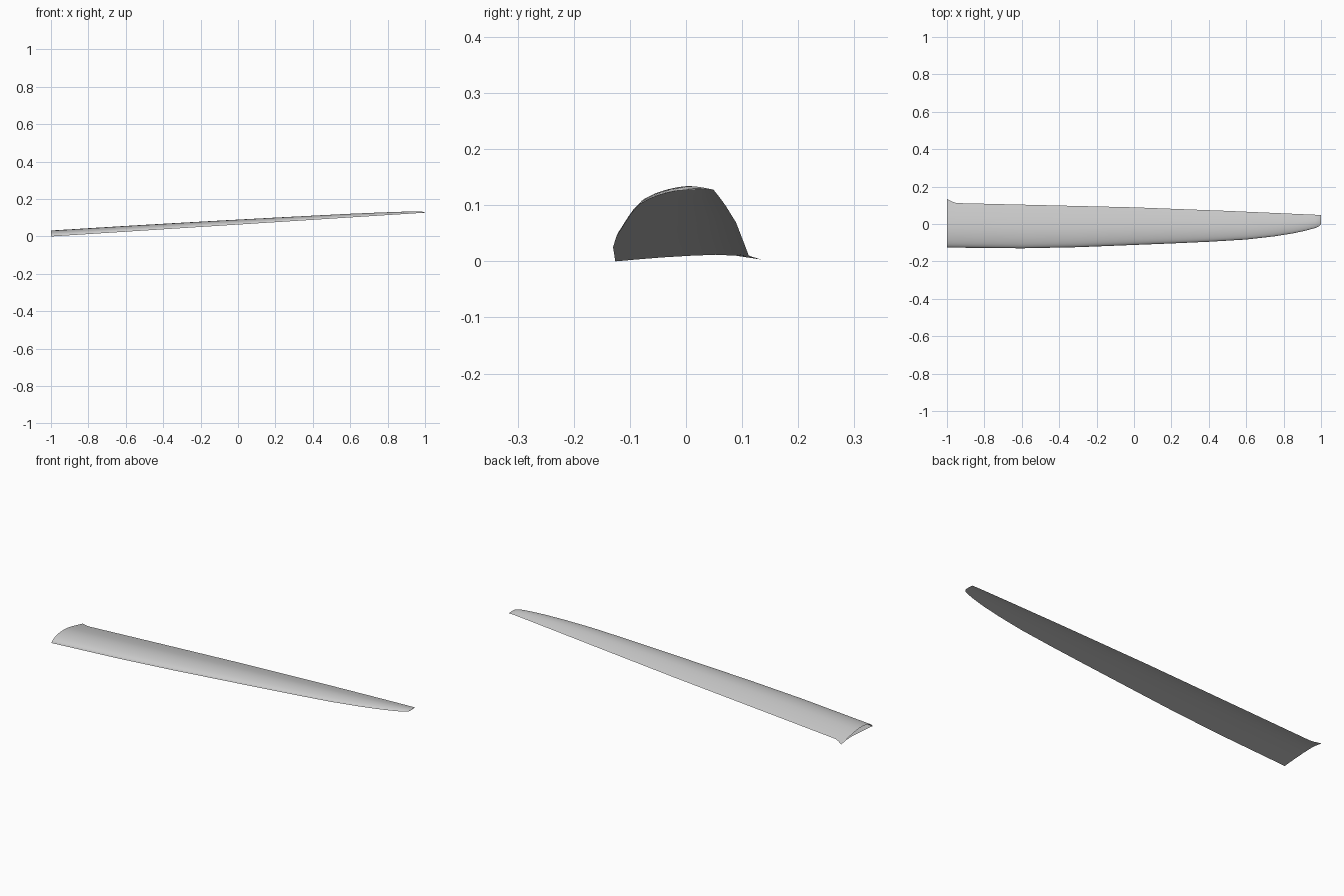
import bpy, bmesh

cube = bpy.data.objects.get("Cube")
if cube:
    bpy.data.objects.remove(cube, do_unlink=True)


def lookup(table, t):
    """Linear interpolation in a list of (t, value) pairs."""
    for (a, va), (b, vb) in zip(table, table[1:]):
        if t <= b:
            return va + (vb - va) * (t - a) / (b - a)
    return table[-1][1]


# Airfoil heights along the chord, as fractions of chord length
UPPER = [(0, 0), (.01, .024), (.03, .045), (.06, .065), (.1, .083), (.16, .102),
         (.25, .121), (.35, .131), (.45, .132), (.55, .124), (.7, .1), (.85, .068), (.95, .044)]
TAIL = (1, .03)
LOWER = [(.9, .042), (.75, .049), (.55, .041), (.35, .029), (.15, .013), (.03, .002)]
PROFILE = UPPER + [TAIL] + LOWER

# Outline seen from above
LEADING = [(-1, -.126), (-.6, -.13), (-.3, -.124), (0, -.112), (.2, -.104), (.4, -.095),
           (.6, -.083), (.75, -.066), (.85, -.05), (.92, -.035), (.97, -.021), (.99, -.012), (1, 0)]
TRAILING = [(-1, .113), (0, .089), (.5, .07), (1, .048)]
FLARE = [(-1, 1), (-.985, .65), (-.97, .3), (-.95, 0), (1, 0)]
THICKNESS = [(-1, 1), (.95, 1), (.98, .9), (1, .4)]
STATIONS = [-1, -.985, -.97, -.95, -.8, -.6, -.45, -.3, -.15, 0, .1, .2, .3, .4, .5, .6,
            .68, .75, .8, .85, .89, .92, .95, .97, .98, .99, 1]

# Wing panel lofted through the stations, open at the root
bm = bmesh.new()
rings = []
for x in STATIONS:
    front, back = lookup(LEADING, x), lookup(TRAILING, x)
    chord, thick, flare = back - front, lookup(THICKNESS, x), lookup(FLARE, x)
    ring = []
    for u, h in PROFILE:
        y = front + u * chord
        z = .0635 * (x + 1) + h * chord * thick
        if u == 1:  # trailing corner flares out at the root
            y += .021 * flare
            z -= .004 * flare
        ring.append(bm.verts.new((x, y, z)))
    rings.append(ring)
for a, b in zip(rings, rings[1:]):
    for i in range(len(a)):
        j = (i + 1) % len(a)
        bm.faces.new((a[i], a[j], b[j], b[i]))
bm.faces.new(rings[-1])  # tip cap
bmesh.ops.recalc_face_normals(bm, faces=bm.faces)
# Make the normals point outward: the highest face must look up
top = max(bm.faces, key=lambda f: f.normal.z ** 2 * (f.calc_center_median().z - .0635 * (f.calc_center_median().x + 1)))
if top.normal.z < 0:
    bmesh.ops.reverse_faces(bm, faces=bm.faces)

mesh = bpy.data.meshes.new("wing_panel")
bm.to_mesh(mesh)
bm.free()
wing = bpy.data.objects.new("wing_panel", mesh)
bpy.context.collection.objects.link(wing)

# Plain light grey
grey = bpy.data.materials.new("light_grey")
grey.use_nodes = True
colour = (.6, .6, .6, 1)
grey.diffuse_color = colour
grey.node_tree.nodes["Principled BSDF"].inputs["Base Color"].default_value = colour
mesh.materials.append(grey)

bpy.context.view_layer.objects.active = wing
wing.select_set(True)
bpy.ops.object.shade_smooth_by_angle(angle=.7)
